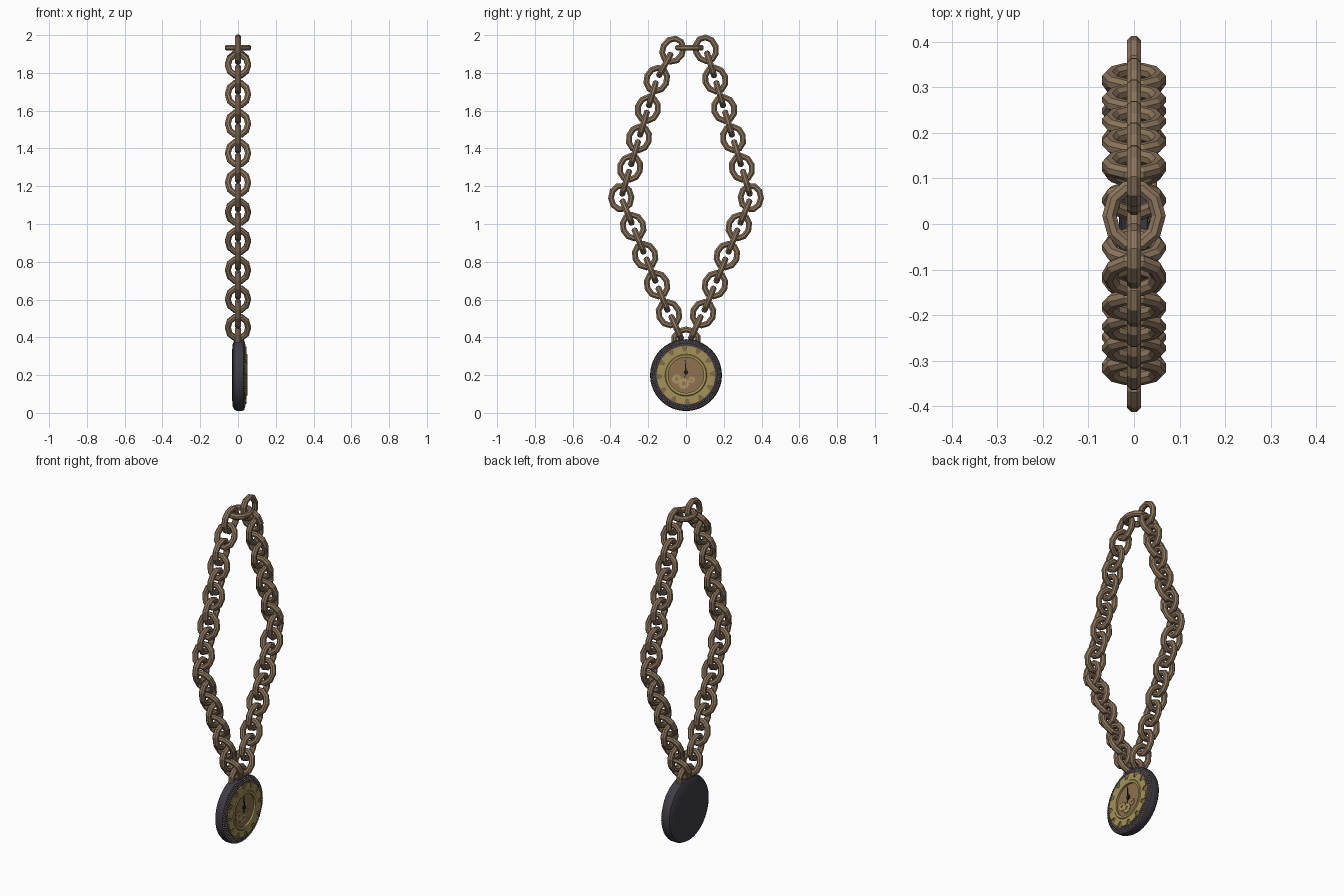
import bpy, bmesh, math
from mathutils import Vector, Matrix

if "Cube" in bpy.data.objects:
    bpy.data.objects.remove(bpy.data.objects["Cube"])

TAU = 2 * math.pi
CZ = 0.2  # medallion centre height


def mat(name, r, g, b):
    m = bpy.data.materials.new(name)
    m.diffuse_color = (r, g, b, 1)
    m.use_nodes = True
    m.node_tree.nodes["Principled BSDF"].inputs["Base Color"].default_value = m.diffuse_color
    return m


BRONZE = mat("bronze_chain", 0.265, 0.18, 0.11)
DARK = mat("dark_steel", 0.05, 0.046, 0.058)
GOLD = mat("old_gold", 0.37, 0.29, 0.10)
OLIVE = mat("dark_gold", 0.21, 0.155, 0.06)
DIAL = mat("brown_dial", 0.27, 0.165, 0.075)
TAN = mat("tan_gold", 0.42, 0.30, 0.13)
GEM = mat("pale_pink", 0.50, 0.39, 0.38)
BLACK = mat("black_hands", 0.012, 0.012, 0.014)


def add(name, bm, m, smooth=False):
    bmesh.ops.recalc_face_normals(bm, faces=bm.faces)
    me = bpy.data.meshes.new(name)
    bm.to_mesh(me)
    bm.free()
    me.materials.append(m)
    ob = bpy.data.objects.new(name, me)
    bpy.context.collection.objects.link(ob)
    if smooth:
        bpy.ops.object.select_all(action='DESELECT')
        bpy.context.view_layer.objects.active = ob
        ob.select_set(True)
        bpy.ops.object.shade_smooth_by_angle(angle=math.radians(35))
    return ob


def lathe(name, profile, m, n=64, closed=False, cy=0.0, cz=CZ):
    """Turn (radius, x) points round an axis along x."""
    bm = bmesh.new()
    rings = []
    for r, x in profile:
        if r == 0:
            rings.append([bm.verts.new((x, cy, cz))] * n)
        else:
            rings.append([bm.verts.new((x, cy + r * math.cos(TAU * i / n), cz + r * math.sin(TAU * i / n)))
                          for i in range(n)])
    pairs = list(zip(rings, rings[1:]))
    if closed:
        pairs.append((rings[-1], rings[0]))
    for a, b in pairs:
        for i in range(n):
            j = (i + 1) % n
            vs = list(dict.fromkeys((a[i], a[j], b[j], b[i])))
            bm.faces.new(vs)
    return add(name, bm, m, True)


def gear(name, teeth, r_in, r_root, r_tip, x0, x1, m, cy=0.0, cz=CZ):
    """Flat toothed ring facing +x."""
    bm = bmesh.new()
    cols = []
    for t in range(teeth):
        for f, r in ((0.0, r_root), (0.2, r_root), (0.3, r_tip), (0.6, r_tip), (0.9, r_tip), (0.999, r_root)):
            a = TAU * (t + f) / teeth
            c, s = math.cos(a), math.sin(a)
            cols.append([bm.verts.new((x, cy + q * c, cz + q * s))
                         for q, x in ((r_in, x0), (r, x0), (r, x1), (r_in, x1))])
    for i, a in enumerate(cols):
        b = cols[(i + 1) % len(cols)]
        for k in range(4):
            l = (k + 1) % 4
            bm.faces.new((a[k], b[k], b[l], a[l]))
    return add(name, bm, m)


# ---- chain links: faceted oval rings sharing one shape ----
def link_mesh(a=0.064, b=0.054, tube=0.017, n=10, k=8):
    bm = bmesh.new()
    rings = []
    for i in range(n):
        t = TAU * (i + 0.5) / n
        c = Vector((a * math.cos(t), b * math.sin(t), 0))
        out = Vector((math.cos(t) * b, math.sin(t) * a, 0)).normalized()
        rings.append([bm.verts.new(c + out * tube * math.cos(TAU * (j + .5) / k)
                                   + Vector((0, 0, tube * math.sin(TAU * (j + .5) / k)))) for j in range(k)])
    for i in range(n):
        p, q = rings[i], rings[(i + 1) % n]
        for j in range(k):
            l = (j + 1) % k
            bm.faces.new((p[j], q[j], q[l], p[l]))
    bmesh.ops.recalc_face_normals(bm, faces=bm.faces)
    me = bpy.data.meshes.new("chain_link")
    bm.to_mesh(me)
    bm.free()
    me.materials.append(BRONZE)
    return me


LINK = link_mesh()


def link(pos, tangent, crosswise, name="chain_link"):
    u = Vector((0, tangent[0], tangent[1])).normalized()
    x = Vector((1, 0, 0))
    v = x if crosswise else x.cross(u)
    w = u.cross(v)
    ob = bpy.data.objects.new(name, LINK)
    ob.matrix_world = Matrix.Translation((0, pos[0], pos[1])) @ Matrix((u, v, w)).transposed().to_4x4()
    bpy.context.collection.objects.link(ob)


for side in (-1, 1):
    top = (-0.07, 1.92) if side < 0 else (0.105, 1.925)
    pts = [top]
    pts += [(side * (0.155 + 0.047 * i), 1.765 - 0.156 * i) for i in range(5)]
    pts[-1] = (side * 0.343, 1.14)
    pts += [(side * (0.343 - 0.0632 * i), 1.14 - 0.1537 * i) for i in range(1, 5)]
    for i, p in enumerate(pts):
        a, b = pts[max(i - 1, 0)], pts[min(i + 1, len(pts) - 1)]
        link(p, (b[0] - a[0], b[1] - a[1]), False)
    for p, q in zip(pts, pts[1:]):
        link(((p[0] + q[0]) / 2, (p[1] + q[1]) / 2), (q[0] - p[0], q[1] - p[1]), True)
    link((side * 0.052, 0.452), (-side * 0.45, -1), True)
link((0.018, 1.933), (1, 0), True, "top_link")
link((0, 0.388), (1, 0), False, "bail_link")

# ---- medallion case with domed back and sloped bezel ----
lathe("case", [(0, -.033), (.12, -.032), (.165, -.028), (.182, -.02), (.19, -.004), (.19, .022),
               (.186, .03), (.155, .039), (.152, .034), (0, .034)], DARK)
lathe("back_plate", [(.156, .030), (.156, .0405), (.1, .0405), (.1, .030)], OLIVE, closed=True)

# small stones round the bezel
bm = bmesh.new()
for row, (r, x) in enumerate(((.163, .0375), (.172, .0348), (.181, .0322))):
    n = 90
    for i in range(n):
        a = TAU * (i + 0.5 * (row % 2)) / n
        M = (Matrix.Translation((x, r * math.cos(a), CZ + r * math.sin(a)))
             @ Matrix.Rotation(a, 4, 'X') @ Matrix.Rotation(math.pi / 2, 4, 'Y'))
        bmesh.ops.create_cone(bm, cap_ends=True, segments=4, radius1=.0048, radius2=.002, depth=.004, matrix=M)
add("bezel_stones", bm, GEM)

# ---- face: big gear, inner ring, dial and small wheels ----
gear("face_gear", 12, .098, .126, .153, .036, .046, GOLD)
lathe("inner_ring", [(.094, .034), (.094, .048), (.099, .05), (.107, .05), (.111, .046)], GOLD)
lathe("dial", [(.097, .033), (.097, .037), (0, .037)], DIAL)
for y, z, r in ((-.05, .18, .026), (-.012, .155, .03), (.03, .175, .018)):
    gear("small_wheel", 10, r * .35, r * .82, r, .037, .0405, TAN, y, z)

# hands and hub
lathe("hub", [(.012, .037), (.012, .044), (0, .045)], BLACK, 16, cz=CZ + .015)
for ang, length, wid in ((0.08, .065, .005), (2.9, .03, .004)):
    bm = bmesh.new()
    bmesh.ops.create_cube(bm, size=1)
    for v in bm.verts:
        if v.co.z > 0:
            v.co.y *= 0.4
        v.co = Vector((v.co.x * .003, v.co.y * wid * 1.6, (v.co.z + .5) * length))
    bm.transform(Matrix.Translation((.0425, 0, CZ + .015)) @ Matrix.Rotation(ang, 4, 'X'))
    add("hand", bm, BLACK)
